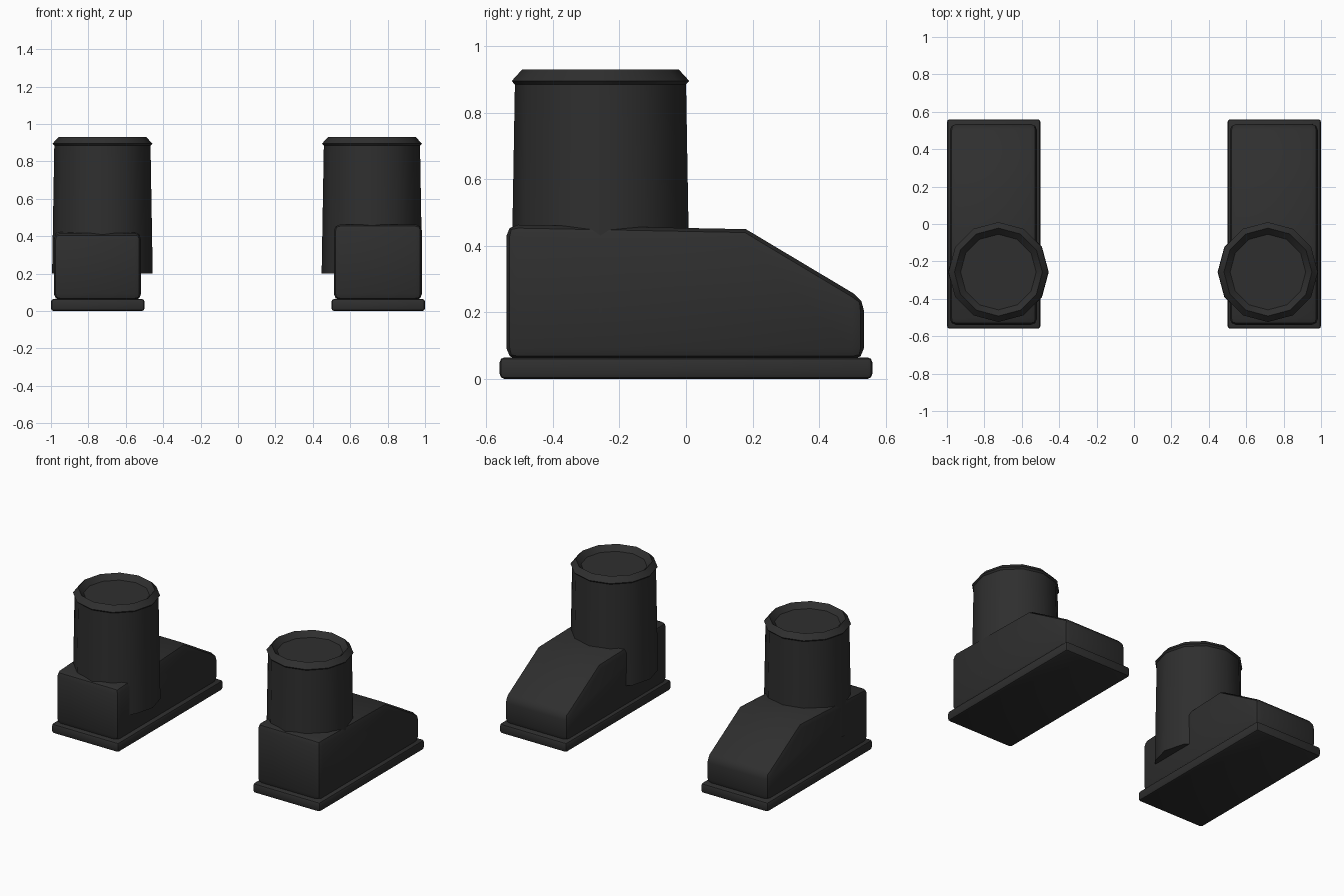
import bpy, bmesh, math
from mathutils import Matrix

if "Cube" in bpy.data.objects:
    bpy.data.objects.remove(bpy.data.objects["Cube"])

black = bpy.data.materials.new("black rubber")
black.diffuse_color = (0.028, 0.028, 0.028, 1)
black.use_nodes = True
black.node_tree.nodes["Principled BSDF"].inputs["Base Color"].default_value = black.diffuse_color


def finish(bm, name, bevel=0.0, segments=2):
    """Bevel the hard edges, then turn the bmesh into a smooth-shaded object."""
    bmesh.ops.recalc_face_normals(bm, faces=bm.faces[:])
    if bevel:
        hard = [e for e in bm.edges if e.calc_face_angle(0) > math.radians(40)]
        bmesh.ops.bevel(bm, geom=hard, offset=bevel, segments=segments,
                        profile=0.5, affect='EDGES', clamp_overlap=True)
    mesh = bpy.data.meshes.new(name)
    bm.to_mesh(mesh)
    bm.free()
    mesh.materials.append(black)
    obj = bpy.data.objects.new(name, mesh)
    bpy.context.collection.objects.link(obj)
    bpy.ops.object.select_all(action='DESELECT')
    obj.select_set(True)
    bpy.context.view_layer.objects.active = obj
    bpy.ops.object.shade_smooth_by_angle(angle=math.radians(35))
    return obj


def extrude_profile(points, x0, x1):
    """Sweep a side (y, z) profile from x0 to x1."""
    bm = bmesh.new()
    face = bm.faces.new([bm.verts.new((x0, y, z)) for y, z in points])
    ext = bmesh.ops.extrude_face_region(bm, geom=[face])
    moved = [v for v in ext["geom"] if isinstance(v, bmesh.types.BMVert)]
    bmesh.ops.translate(bm, verts=moved, vec=(x1 - x0, 0, 0))
    return bm


def make_boot(side, x0, x1, heel_z, shaft_x):
    sole_x = 0.5 if side == "right" else -1.0
    shaft_y = -0.257

    # flat sole
    bm = extrude_profile([(-0.56, 0), (0.56, 0), (0.56, 0.065), (-0.56, 0.065)],
                         sole_x, sole_x + 0.5)
    finish(bm, side + "_sole", 0.015)

    # foot with sloping toe
    foot = [(-0.54, 0.058), (0.535, 0.058), (0.535, 0.238),
            (0.18, 0.45), (-0.54, heel_z)]
    finish(extrude_profile(foot, x0, x1), side + "_foot", 0.035)

    # tapered leg shaft
    bm = bmesh.new()
    bmesh.ops.create_cone(bm, cap_ends=True, segments=12, radius1=0.269,
                          radius2=0.257, depth=0.695,
                          matrix=Matrix.Translation((shaft_x, shaft_y, 0.5475))
                          @ Matrix.Rotation(math.radians(30), 4, 'Z'))
    finish(bm, side + "_shaft")

    # raised cuff ring with a diamond cross-section
    bm = bmesh.new()
    section = [(0.267, 0.895), (0.235, 0.93), (0.202, 0.895), (0.235, 0.862)]
    rings = []
    for i in range(12):
        a = i * math.tau / 12
        rings.append([bm.verts.new((shaft_x + r * math.cos(a),
                                    shaft_y + r * math.sin(a), z))
                      for r, z in section])
    for i in range(12):
        p, q = rings[i], rings[(i + 1) % 12]
        for j in range(4):
            k = (j + 1) % 4
            bm.faces.new((p[j], q[j], q[k], p[k]))
    cuff = finish(bm, side + "_cuff")
    for poly in cuff.data.polygons:
        poly.use_smooth = True


make_boot("left", -0.985, -0.518, 0.415, -0.725)
make_boot("right", 0.512, 0.984, 0.464, 0.716)
